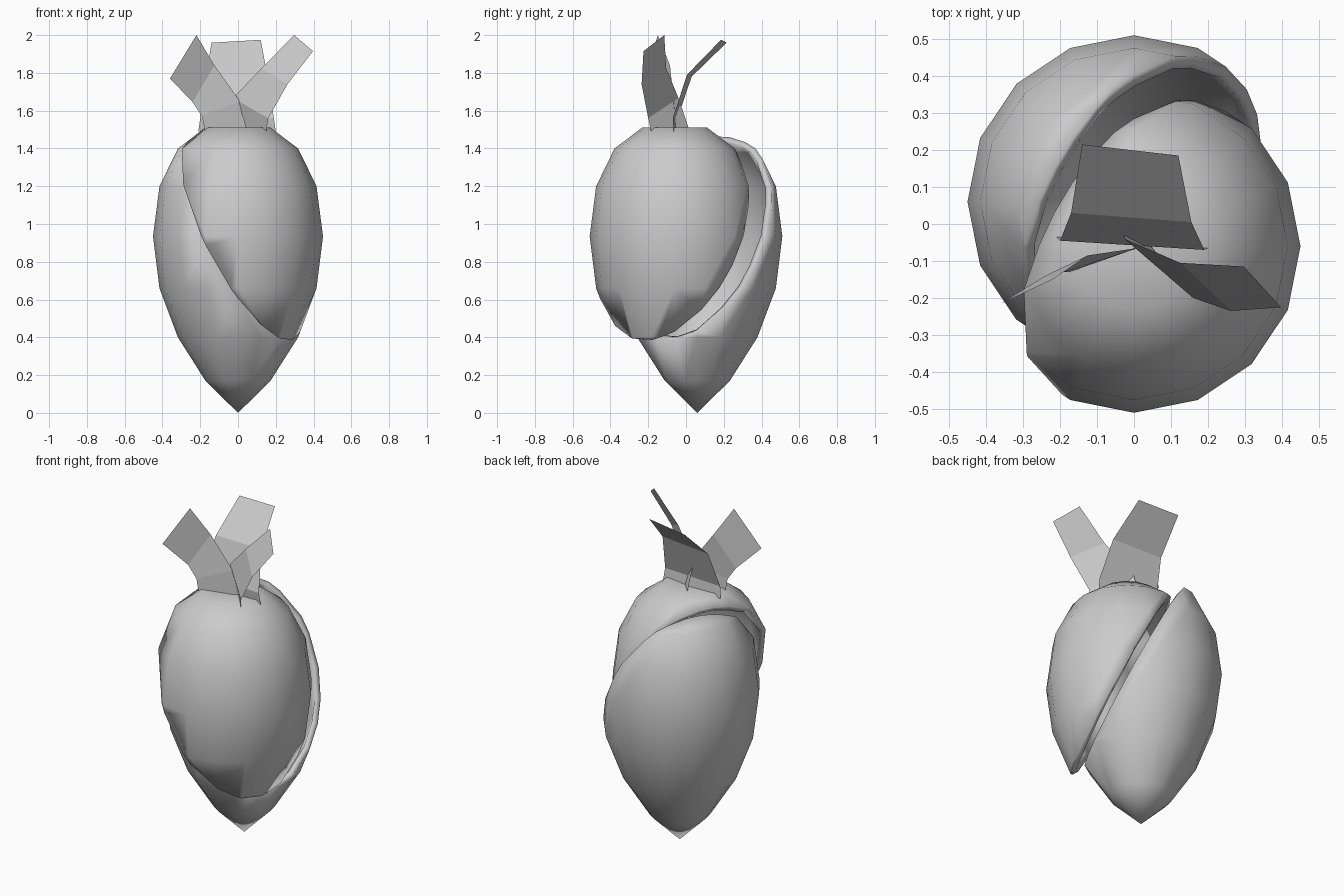
import bpy, bmesh, math
from mathutils import Vector

if "Cube" in bpy.data.objects:
    bpy.data.objects.remove(bpy.data.objects["Cube"])

# Ring heights of the bulb, top pole to bottom tip
HEIGHTS = [1.50, 1.51, 1.40, 1.20, 0.935, 0.66, 0.40, 0.17, 0.0]
RADIUS = 0.45
CUT_POINT = Vector((0, 0, 1.0))
CUT_NORMAL = Vector((1.73, -1.0, 1.0)).normalized()


def add_object(name, mesh):
    ob = bpy.data.objects.new(name, mesh)
    bpy.context.collection.objects.link(ob)
    return ob


def bulb_half(name, keep_front, shift_y):
    """Sixteen-sided bulb, sliced on the slanted plane and slid apart."""
    bm = bmesh.new()
    bmesh.ops.create_uvsphere(bm, u_segments=16, v_segments=8, radius=1)
    for v in bm.verts:
        ring = round(math.acos(max(-1, min(1, v.co.z))) / (math.pi / 8))
        v.co = (v.co.x * RADIUS, v.co.y * RADIUS, HEIGHTS[ring])
    bmesh.ops.bisect_plane(bm, geom=bm.verts[:] + bm.edges[:] + bm.faces[:],
                           plane_co=CUT_POINT, plane_no=CUT_NORMAL,
                           clear_inner=keep_front, clear_outer=not keep_front)
    for f in bm.faces:
        f.smooth = True
    mesh = bpy.data.meshes.new(name)
    bm.to_mesh(mesh)
    bm.free()
    ob = add_object(name, mesh)
    ob.location.y = shift_y
    # Hollow shell wall
    wall = ob.modifiers.new("wall", 'SOLIDIFY')
    wall.thickness = 0.035
    wall.offset = -1
    return ob


def leaf(name, rows):
    """Flat folded strip through pairs of left and right edge points."""
    verts = [p for row in rows for p in row]
    faces = [(2 * i, 2 * i + 1, 2 * i + 3, 2 * i + 2) for i in range(len(rows) - 1)]
    mesh = bpy.data.meshes.new(name)
    mesh.from_pydata(verts, [], faces)
    return add_object(name, mesh)


# Two halves of the bulb
bulb_half("bulb_front_half", True, -0.06)
bulb_half("bulb_back_half", False, 0.06)

# Three leaves on the crown
leaf("leaf_back", [
    ((-0.21, -0.035, 1.49), (0.20, -0.065, 1.49)),
    ((-0.20, -0.045, 1.56), (0.19, -0.07, 1.56)),
    ((-0.17, 0.03, 1.78), (0.155, 0.005, 1.79)),
    ((-0.14, 0.215, 1.96), (0.12, 0.185, 1.975))])
leaf("leaf_right", [
    ((-0.02, 0.02, 1.49), (0.15, -0.185, 1.49)),
    ((-0.026, -0.04, 1.667), (0.16, -0.20, 1.56)),
    ((0.125, -0.105, 1.825), (0.262, -0.235, 1.74)),
    ((0.297, -0.115, 2.0), (0.397, -0.225, 1.915))])
leaf("leaf_left", [
    ((-0.175, -0.13, 1.49), (0.04, -0.05, 1.49)),
    ((-0.19, -0.13, 1.57), (0.01, -0.065, 1.65)),
    ((-0.24, -0.14, 1.645), (-0.125, -0.085, 1.84)),
    ((-0.36, -0.215, 1.77), (-0.22, -0.15, 2.0))])
